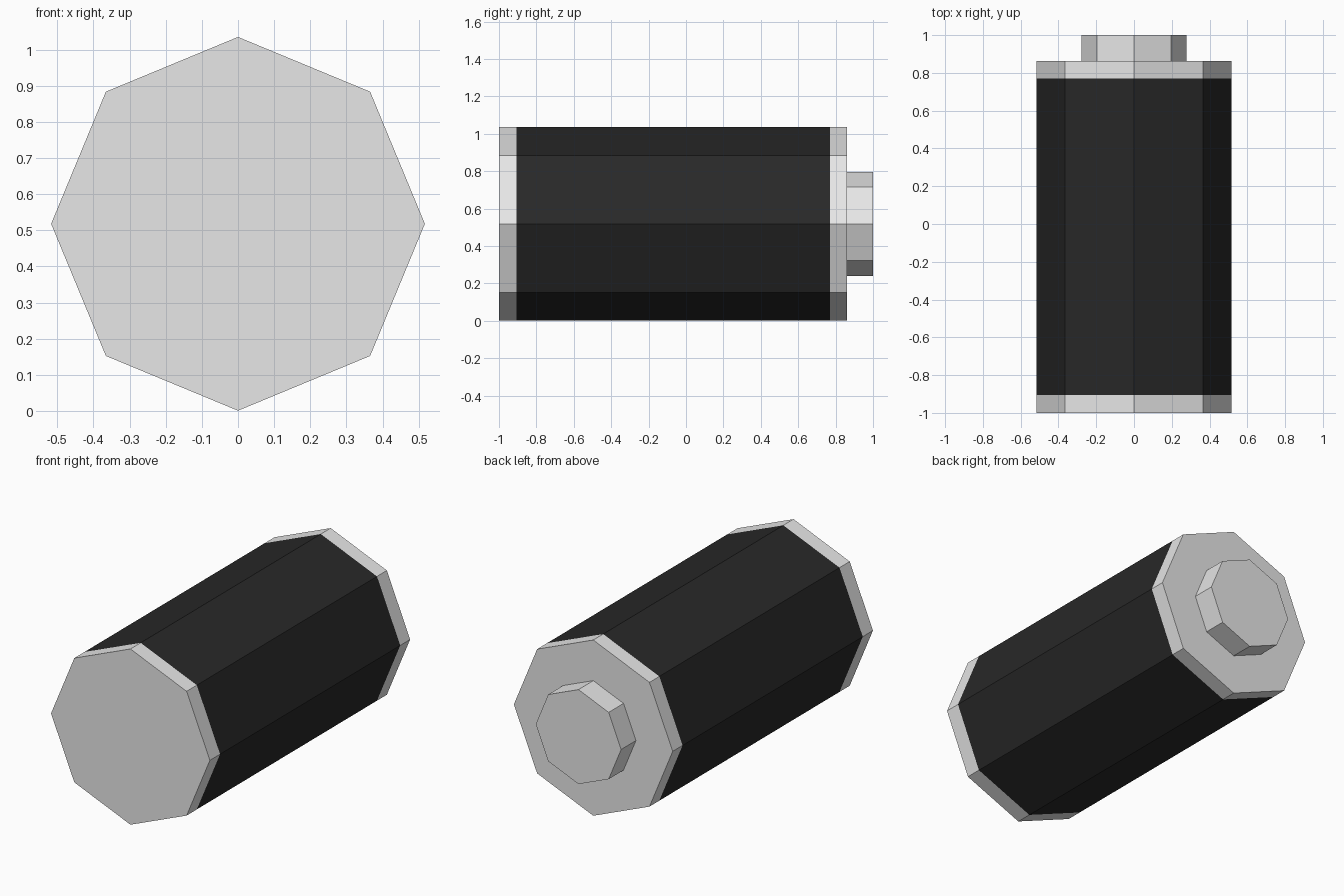
import bpy
import bmesh
from math import cos, sin, tau

SIDES = 8
RADIUS = 0.517
AXIS_Z = 0.518

if "Cube" in bpy.data.objects:
    bpy.data.objects.remove(bpy.data.objects["Cube"], do_unlink=True)


def material(name, rgb):
    mat = bpy.data.materials.new(name)
    mat.use_nodes = True
    mat.diffuse_color = (*rgb, 1)
    mat.node_tree.nodes["Principled BSDF"].inputs["Base Color"].default_value = (*rgb, 1)
    return mat


def lathe(name, profile, mat):
    """Turn (radius, y) points into an eight-sided part around the y axis.
    A radius of zero at either end closes that end with one flat face."""
    bm = bmesh.new()
    rings = []
    for radius, y in profile:
        if radius:
            rings.append([bm.verts.new((radius * cos(tau * i / SIDES), y,
                                        radius * sin(tau * i / SIDES)))
                          for i in range(SIDES)])
    for a, b in zip(rings, rings[1:]):
        for i in range(SIDES):
            j = (i + 1) % SIDES
            bm.faces.new((a[i], a[j], b[j], b[i]))
    if not profile[0][0]:
        bm.faces.new(rings[0][::-1])
    if not profile[-1][0]:
        bm.faces.new(rings[-1])
    # Point the faces outwards, away from the axis or along the closed end
    for face in bm.faces:
        face.normal_update()
        c = face.calc_center_median()
        side = face.normal.x * c.x + face.normal.z * c.z
        if abs(face.normal.y) > 0.9:
            side = face.normal.y * c.y
        if side < 0:
            face.normal_flip()
    mesh = bpy.data.meshes.new(name)
    bm.to_mesh(mesh)
    bm.free()
    mesh.materials.append(mat)
    obj = bpy.data.objects.new(name, mesh)
    obj.location.z = AXIS_Z
    bpy.context.collection.objects.link(obj)
    return obj


metal = material("light grey metal", (0.8, 0.8, 0.8))
black = material("black sleeve", (0.021, 0.021, 0.021))

# Flat base cap at the front
lathe("base_cap", [(0, -1), (RADIUS, -1), (RADIUS, -0.905)], metal)

# Dark wrapped sleeve, flush with both caps
lathe("sleeve", [(RADIUS, -0.905), (RADIUS, 0.77)], black)

# Back cap with a flat shoulder
lathe("top_cap", [(RADIUS, 0.77), (RADIUS, 0.862), (0, 0.862)], metal)

# Raised contact in the middle of the back cap
lathe("terminal", [(0.278, 0.862), (0.278, 1), (0, 1)], metal)
